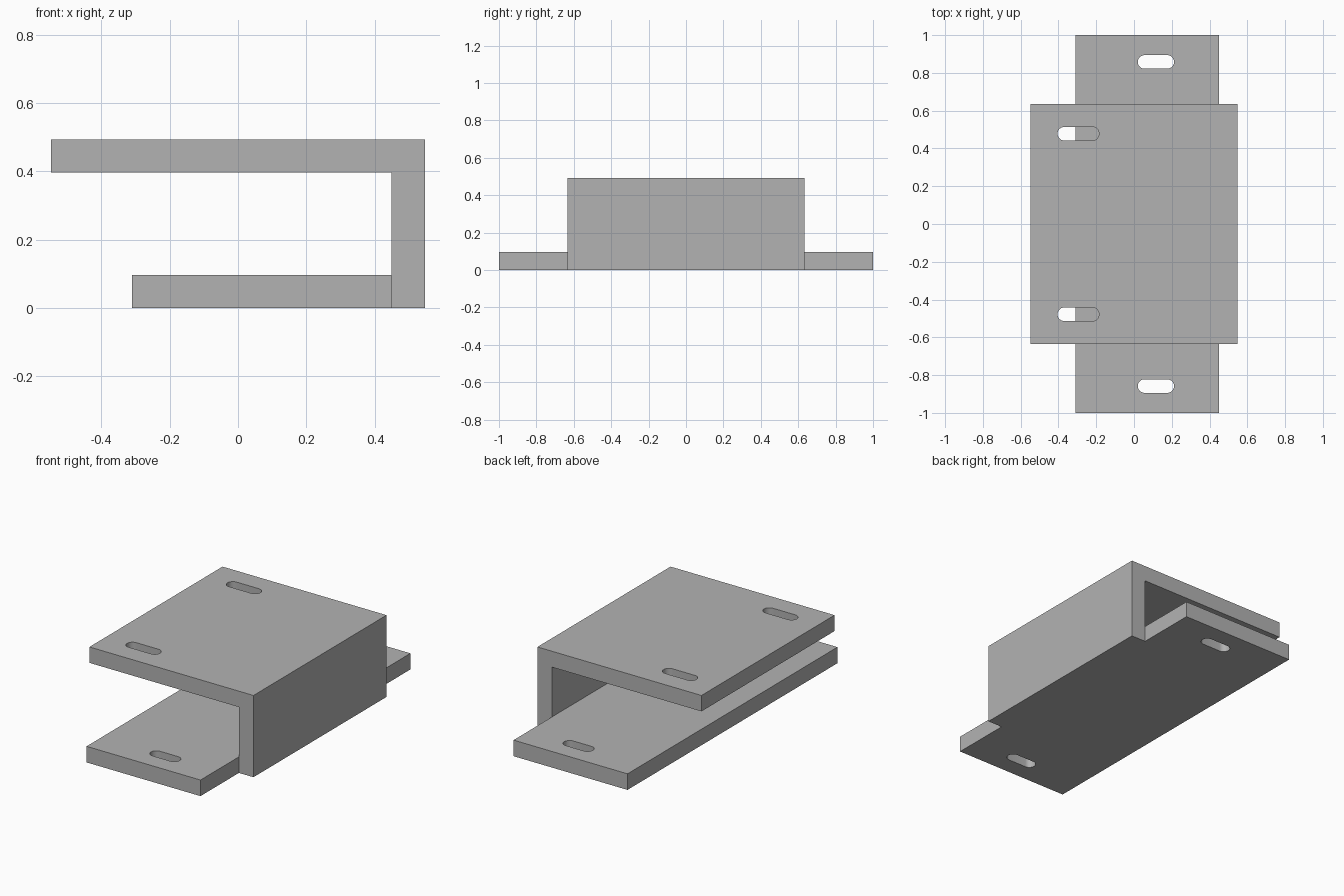
import bpy, bmesh, math

cube = bpy.data.objects.get("Cube")
if cube:
    bpy.data.objects.remove(cube, do_unlink=True)

# Plain grey metal
GREY = (0.45, 0.45, 0.45, 1.0)
metal = bpy.data.materials.new("grey_metal")
metal.use_nodes = True
metal.diffuse_color = GREY
metal.node_tree.nodes["Principled BSDF"].inputs["Base Color"].default_value = GREY

WIDTH, WALL, TAB = 0.547, 0.45, -0.31      # x: outer half width, inner wall, base edge
BASE, UNDER, TOP = 0.097, 0.397, 0.493     # z: base top, shelf underside, shelf top
BODY, LENGTH = 0.634, 1.0                  # y: half length of body and of base


def make_object(name, bm):
    bmesh.ops.recalc_face_normals(bm, faces=bm.faces)
    mesh = bpy.data.meshes.new(name)
    bm.to_mesh(mesh)
    bm.free()
    obj = bpy.data.objects.new(name, mesh)
    bpy.context.collection.objects.link(obj)
    return obj


def extrude(bm, faces, vec):
    """Extrude faces along vec and return the new end faces."""
    geom = bmesh.ops.extrude_face_region(bm, geom=faces)["geom"]
    verts = [g for g in geom if isinstance(g, bmesh.types.BMVert)]
    bmesh.ops.translate(bm, verts=verts, vec=vec)
    return [g for g in geom if isinstance(g, bmesh.types.BMFace)]


# Bracket: C-shaped profile, its cap split so the base can be drawn out further
bm = bmesh.new()
profile = [(TAB, 0), (WALL, 0), (WIDTH, 0), (WIDTH, TOP), (-WIDTH, TOP),
           (-WIDTH, UNDER), (WALL, UNDER), (WALL, BASE), (TAB, BASE)]
v = [bm.verts.new((x, -BODY, z)) for x, z in profile]
base_cap = bm.faces.new([v[0], v[1], v[7], v[8]])
shelf_cap = bm.faces.new(v[1:8])
depth = (0, 2 * BODY, 0)
# Keep the starting caps as the front of the solid
front = bmesh.ops.duplicate(bm, geom=[base_cap, shelf_cap] + base_cap.edges[:]
                            + [e for e in shelf_cap.edges if e not in base_cap.edges[:]] + v)
front_faces = [g for g in front["geom"] if isinstance(g, bmesh.types.BMFace)]
back_faces = extrude(bm, front_faces, depth)
bmesh.ops.remove_doubles(bm, verts=bm.verts, dist=0.0001)
bmesh.ops.recalc_face_normals(bm, faces=bm.faces)

# Base tabs: pull the two base caps outward
for side in (-1, 1):
    cap = [f for f in bm.faces if len(f.verts) == 4
           and all(abs(p.co.y - side * BODY) < 0.001 for p in f.verts)]
    extrude(bm, cap, (0, side * (LENGTH - BODY), 0))
bracket = make_object("bracket", bm)
bracket.data.materials.append(metal)

# Slot cutters: rounded-end holes, mirrored front to back
bm = bmesh.new()
RADIUS, STEPS = 0.036, 16
for x0, x1, y, z0, z1 in ((-0.405, -0.185, 0.478, UNDER, TOP),
                          (0.02, 0.212, 0.858, 0, BASE)):
    for side in (-1, 1):
        ring = []
        for cx, start in ((x1 - RADIUS, -math.pi / 2), (x0 + RADIUS, math.pi / 2)):
            for i in range(STEPS + 1):
                a = start + math.pi * i / STEPS
                ring.append(bm.verts.new((cx + RADIUS * math.cos(a),
                                          side * y + RADIUS * math.sin(a), z0 - 0.05)))
        extrude(bm, [bm.faces.new(ring)], (0, 0, z1 - z0 + 0.1))
cutter = make_object("slot_cutter", bm)
cutter.hide_render = True

cut = bracket.modifiers.new("slots", "BOOLEAN")
cut.operation = "DIFFERENCE"
cut.solver = "EXACT"
cut.object = cutter
bpy.context.view_layer.objects.active = bracket
bracket.select_set(True)
bpy.ops.object.modifier_apply(modifier=cut.name)
bpy.data.objects.remove(cutter, do_unlink=True)
bpy.ops.object.shade_smooth_by_angle(angle=math.radians(30))
